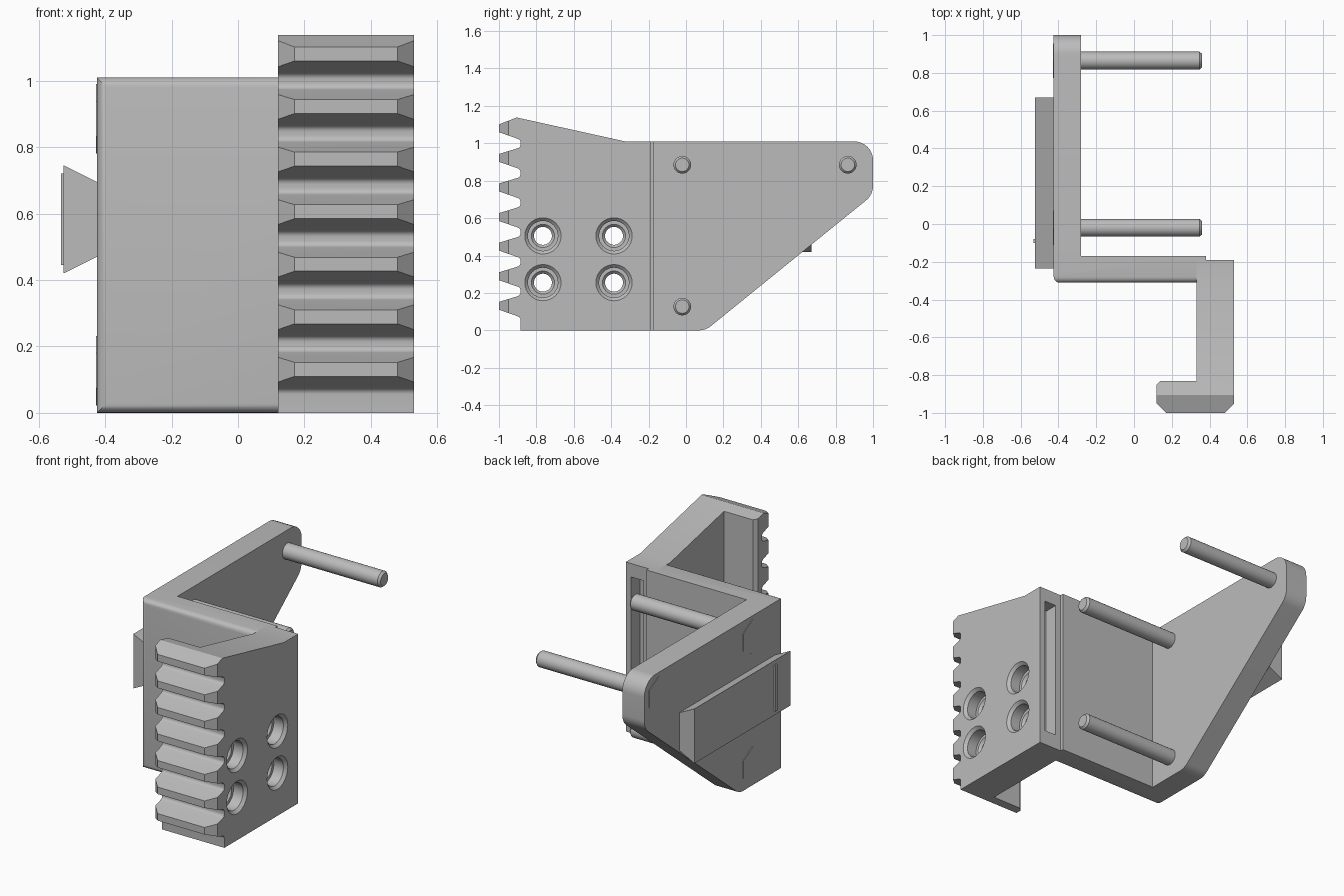
import bpy, bmesh, math
from mathutils import Vector

if "Cube" in bpy.data.objects:
    bpy.data.objects.remove(bpy.data.objects["Cube"])

grey = bpy.data.materials.new("plain grey")
grey.diffuse_color = (0.50, 0.50, 0.50, 1)
grey.use_nodes = True
grey.node_tree.nodes["Principled BSDF"].inputs["Base Color"].default_value = grey.diffuse_color


def finish(name, bm):
    bmesh.ops.recalc_face_normals(bm, faces=bm.faces)
    me = bpy.data.meshes.new(name)
    bm.to_mesh(me)
    bm.free()
    me.materials.append(grey)
    ob = bpy.data.objects.new(name, me)
    bpy.context.collection.objects.link(ob)
    return ob


def prism(name, pts, axis, lo, hi):
    """Extrude a 2D outline along x (y,z points), y (x,z) or z (x,y)."""
    def put(p, d):
        c = list(p)
        c.insert("xyz".index(axis), d)
        return c
    bm = bmesh.new()
    a = [bm.verts.new(put(p, lo)) for p in pts]
    b = [bm.verts.new(put(p, hi)) for p in pts]
    bm.faces.new(a)
    bm.faces.new(b)
    n = len(pts)
    for i in range(n):
        j = (i + 1) % n
        bm.faces.new((a[i], a[j], b[j], b[i]))
    return finish(name, bm)


def box(name, x0, x1, y0, y1, z0, z1):
    return prism(name, [(x0, y0), (x1, y0), (x1, y1), (x0, y1)], "z", z0, z1)


def lathe(name, profile, y, z, segs=32):
    """Closed round solid along x from (x, radius) points."""
    bm = bmesh.new()
    rings = [[bm.verts.new((x, y + r * math.sin(t * math.tau / segs),
                            z + r * math.cos(t * math.tau / segs)))
              for t in range(segs)] for x, r in profile]
    bm.faces.new(rings[0])
    bm.faces.new(rings[-1])
    for a, b in zip(rings, rings[1:]):
        for i in range(segs):
            j = (i + 1) % segs
            bm.faces.new((a[i], a[j], b[j], b[i]))
    return finish(name, bm)


def rounded(corners, steps=8):
    """Outline from (u, v, radius) corners, with arcs where radius > 0."""
    out = []
    n = len(corners)
    for i, (u, v, r) in enumerate(corners):
        p = Vector((u, v))
        if r == 0:
            out.append(tuple(p))
            continue
        d0 = (Vector(corners[i - 1][:2]) - p).normalized()
        d1 = (Vector(corners[(i + 1) % n][:2]) - p).normalized()
        half = d0.angle(d1) / 2
        a = p + d0 * (r / math.tan(half))
        b = p + d1 * (r / math.tan(half))
        c = p + (d0 + d1).normalized() * (r / math.sin(half))
        for k in range(steps + 1):
            w = (a - c).lerp(b - c, k / steps).normalized() * r
            out.append(tuple(c + w))
    return out


def boolean(ob, tool, op):
    m = ob.modifiers.new("cut", "BOOLEAN")
    m.operation, m.object, m.solver = op, tool, "EXACT"
    bpy.context.view_layer.objects.active = ob
    bpy.ops.object.modifier_apply(modifier=m.name)
    bpy.data.objects.remove(tool)


# front wall with rounded front edges, joined to the tapered side plate
body = box("bracket_body", -0.425, 0.33, -0.31, -0.17, 0, 1.01)
bm = bmesh.new()
bm.from_mesh(body.data)
edges = [e for e in bm.edges if all(v.co.y < -0.3 for v in e.verts)
         and not all(v.co.x > 0.3 for v in e.verts)]
bmesh.ops.bevel(bm, geom=edges, offset=0.03, segments=5, profile=0.5, affect="EDGES")
bm.to_mesh(body.data)
bm.free()
plate = prism("side_plate", rounded([
    (-0.25, 0, 0), (0.105, 0, 0.1), (1, 0.725, 0.1), (1, 1.01, 0.1), (-0.25, 1.01, 0)]),
    "x", -0.425, -0.28)
boolean(body, plate, "UNION")
box("wall_end_strip", 0.33, 0.38, -0.19, -0.17, 0, 1.01)

# toothed arm: hooked plan crossed with the toothed side outline
arm = prism("toothed_arm", [
    (0.53, -0.19), (0.33, -0.19), (0.33, -0.83), (0.14, -0.83), (0.12, -0.85),
    (0.12, -0.95), (0.17, -1), (0.48, -1), (0.53, -0.95)], "z", -0.1, 1.3)
side = [(-0.1, 1.01, 0), (-0.1, 0, 0), (-0.885, 0, 0), (-0.885, 0.07, 0.02)]
for k in range(7):
    lo, hi = 0.11 + 0.1582 * k, 0.152 + 0.1582 * k
    side += [(-1, lo, 0), (-1, hi, 0)]
    if k < 6:
        side += [(-0.885, hi + 0.035, 0.02), (-0.885, hi + 0.076, 0.02)]
side += [(-0.905, 1.138, 0), (-0.325, 1.01, 0)]
boolean(arm, prism("side_cutter", rounded(side, 5), "x", 0, 0.7), "INTERSECT")

# slot in the back of the arm
boolean(arm, box("slot_cutter", 0.415, 0.495, -0.275, -0.1, 0.09, 0.93), "DIFFERENCE")

# four stepped screw holes
for y in (-0.765, -0.385):
    for z in (0.255, 0.505):
        boolean(arm, lathe("hole_cutter", [
            (0.2, 0.048), (0.435, 0.048), (0.45, 0.062), (0.45, 0.08),
            (0.513, 0.08), (0.53, 0.097), (0.6, 0.097)], y, z), "DIFFERENCE")

# three pins with hexagonal heads on the outside of the plate
for i, (y, z) in enumerate([(-0.02, 0.885), (0.865, 0.885), (-0.02, 0.127)], 1):
    lathe(f"pin_{i}", [(-0.3, 0.047), (0.347, 0.047), (0.36, 0.036)], y, z)
    lathe(f"pin_head_{i}", [(-0.428, 0.105), (-0.42, 0.105)], y, z, 6)

# dovetail rail with a thin stop ridge
prism("dovetail_rail", [(-0.42, 0.472), (-0.525, 0.42), (-0.525, 0.745), (-0.42, 0.693)],
      "y", -0.235, 0.67)
box("stop_ridge", -0.533, -0.52, -0.1, -0.08, 0.445, 0.72)

# smooth shading on the curved parts
for ob in bpy.context.scene.objects:
    bpy.ops.object.select_all(action="DESELECT")
    ob.select_set(True)
    bpy.context.view_layer.objects.active = ob
    bpy.ops.object.shade_smooth_by_angle(angle=math.radians(25))
